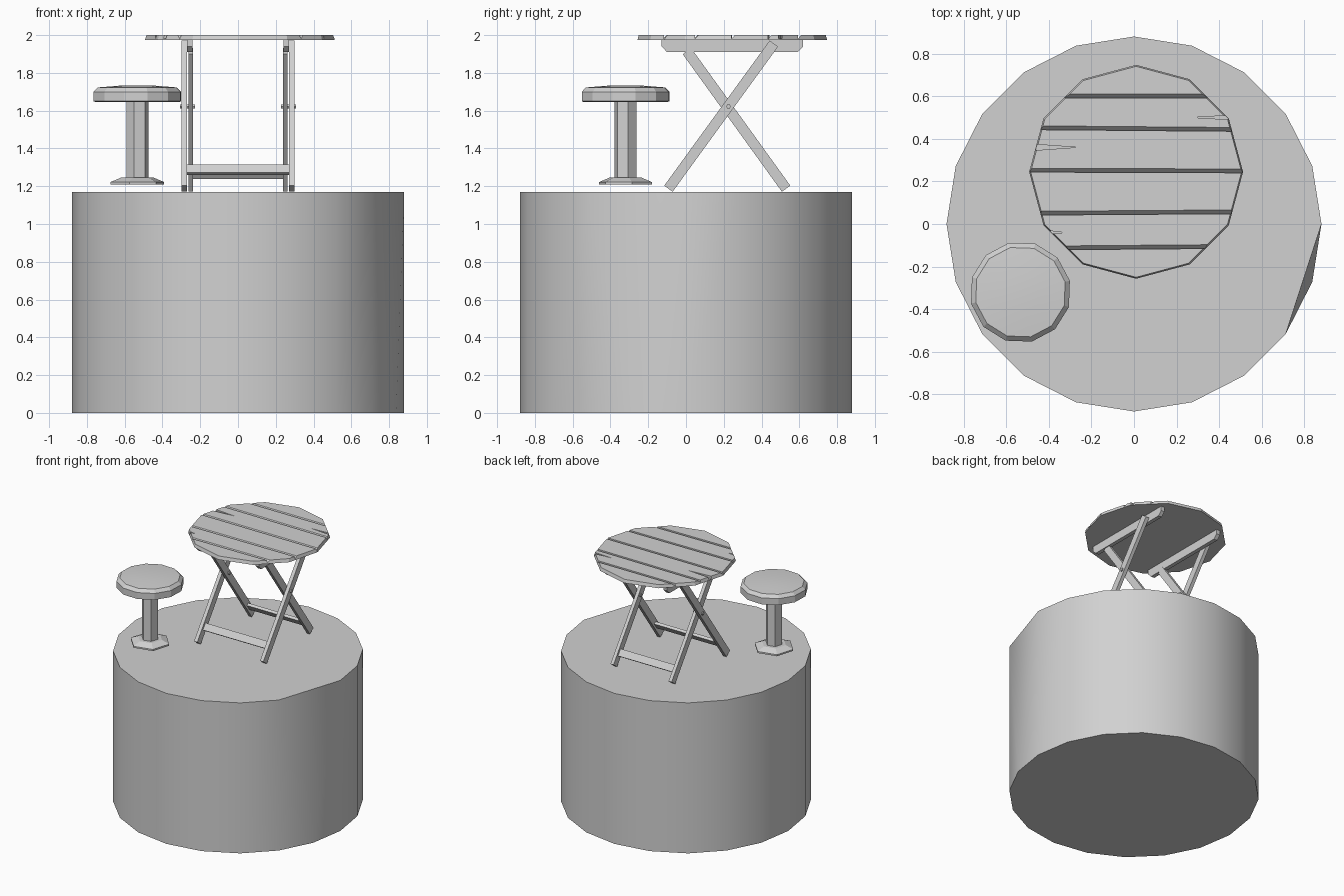
import bpy, bmesh, math
from mathutils import Matrix, Vector

old = bpy.data.objects.get("Cube")
if old:
    bpy.data.objects.remove(old, do_unlink=True)

grey = bpy.data.materials.new("plain_grey")
grey.use_nodes = True
grey.diffuse_color = (0.64, 0.64, 0.64, 1)
grey.node_tree.nodes["Principled BSDF"].inputs["Base Color"].default_value = grey.diffuse_color


def finish(name, bm, smooth=None):
    bmesh.ops.recalc_face_normals(bm, faces=bm.faces)
    mesh = bpy.data.meshes.new(name)
    bm.to_mesh(mesh)
    bm.free()
    mesh.materials.append(grey)
    obj = bpy.data.objects.new(name, mesh)
    bpy.context.collection.objects.link(obj)
    if smooth:
        bpy.ops.object.select_all(action='DESELECT')
        obj.select_set(True)
        bpy.context.view_layer.objects.active = obj
        bpy.ops.object.shade_smooth_by_angle(angle=math.radians(smooth))
    return obj


def prism(bm, points, offset):
    """Extrude a flat loop of 3D points along an offset."""
    low = [bm.verts.new(p) for p in points]
    high = [bm.verts.new(Vector(p) + Vector(offset)) for p in points]
    bm.faces.new(low)
    bm.faces.new(high)
    for i in range(len(low)):
        j = (i + 1) % len(low)
        bm.faces.new((low[i], low[j], high[j], high[i]))
    return low, high


def turned(bm, profile, sides, centre, turn):
    """Stack of regular rings from (radius, z) pairs, capped at both ends."""
    rings = []
    for r, z in profile:
        ring = []
        for i in range(sides):
            a = math.radians(turn) + math.tau * i / sides
            ring.append(bm.verts.new((centre[0] + r * math.cos(a), centre[1] + r * math.sin(a), z)))
        rings.append(ring)
    for a, b in zip(rings, rings[1:]):
        for i in range(sides):
            j = (i + 1) % sides
            bm.faces.new((a[i], a[j], b[j], b[i]))
    bm.faces.new(rings[0])
    bm.faces.new(rings[-1])
    return rings


def beam(name, start, end, x, thick, depth):
    """Square-ended bar between two (y, z) points."""
    a, b = Vector((x, *start)), Vector((x, *end))
    d = b - a
    bm = bmesh.new()
    bmesh.ops.create_cube(bm, size=1, matrix=Matrix.Translation((a + b) / 2)
                          @ Matrix.Rotation(math.atan2(d.z, d.y), 4, 'X')
                          @ Matrix.Diagonal((thick, d.length, depth, 1)))
    return finish(name, bm)


# Pedestal: 20-sided drum with one top corner broken off
FLOOR = 1.17
bm = bmesh.new()
bottom, top = turned(bm, [(0.88, 0), (0.88, FLOOR)], 20, (0, 0), 0)
foot, rim = bottom[19], top[18]
bmesh.ops.weld_verts(bm, targetmap={top[19]: top[0]})
for face in list(foot.link_faces):
    if rim in face.verts:
        bmesh.utils.face_split(face, foot, rim)
finish("pedestal", bm, 30)

# Table top: twelve-sided board, a little wider at its underside
CX, CY = 0.01, 0.245
bm = bmesh.new()
turned(bm, [(0.502, 1.975), (0.495, 2.0)], 12, (CX, CY), 0)
table = finish("table_top", bm)

# Grooves between the planks and a few splits at the rim
bm = bmesh.new()
for y, tilt in ((0.6, 0), (0.447, -0.01), (0.25, -0.004), (0.053, 0.008), (-0.11, 0.01)):
    section = [(-0.6, y - 0.008 - tilt / 2, 2.01), (-0.6, y + 0.019 - tilt / 2, 2.01),
               (-0.6, y - 0.008 - tilt / 2, 1.98)]
    prism(bm, section, (1.2, tilt, 0))
for tip, edge, y, half in ((0.28, 0.55, 0.5, 0.016), (-0.27, -0.55, 0.36, 0.02), (-0.33, -0.48, -0.04, 0.018)):
    prism(bm, [(tip, y, 1.983), (edge, y - half, 1.983), (edge, y + half, 1.983)], (0, 0, 0.03))
cutter = finish("groove_cutter", bm)
cutter.hide_render = True
mod = table.modifiers.new("grooves", 'BOOLEAN')
mod.operation = 'DIFFERENCE'
mod.solver = 'EXACT'
mod.object = cutter
bpy.context.view_layer.objects.active = table
bpy.ops.object.modifier_apply(modifier=mod.name)
bpy.data.objects.remove(cutter, do_unlink=True)

# Folding legs, rails and pivots on each side
OUTER = ((-0.093, 1.187), (0.465, 1.955))
INNER = ((0.53, 1.187), (0.005, 1.915))
for side, s in (("left", 1), ("right", -1)):
    beam(side + "_outer_leg", *OUTER, s * 0.284, 0.028, 0.055)
    beam(side + "_inner_leg", *INNER, s * 0.25, 0.026, 0.055)

    bm = bmesh.new()
    rail = [(-0.13, 1.976), (-0.13, 1.94), (-0.1, 1.91), (0.59, 1.91), (0.62, 1.94), (0.62, 1.976)]
    prism(bm, [(s * 0.24, y, z) for y, z in rail], (s * 0.03, 0, 0))
    finish(side + "_rail", bm)

    bm = bmesh.new()
    bmesh.ops.create_cone(bm, cap_ends=True, segments=6, radius1=0.013, radius2=0.013, depth=0.08,
                          matrix=Matrix.Translation((s * 0.267, 0.225, 1.622)) @ Matrix.Rotation(math.pi / 2, 4, 'Y'))
    finish(side + "_pivot", bm)

# Cross bars between the legs
for name, (a, b), t, width in (("front_cross_bar", OUTER, 0.13, 0.55), ("back_cross_bar", INNER, 0.11, 0.49)):
    a, b = Vector(a), Vector(b)
    step = (b - a).normalized() * 0.027
    mid = a.lerp(b, t)
    beam(name, mid - step, mid + step, 0, width, 0.022)

# Stool: padded seat, six-sided post and flared foot
STOOL = (-0.533, -0.32)
for name, sides, profile in (
        ("stool_seat", 12, [(0.225, 1.645), (0.238, 1.65), (0.238, 1.7), (0.215, 1.723), (0.1, 1.732)]),
        ("stool_post", 6, [(0.06, 1.235), (0.06, 1.65)]),
        ("stool_foot", 6, [(0.146, 1.21), (0.146, 1.222), (0.09, 1.245)])):
    bm = bmesh.new()
    turned(bm, profile, sides, STOOL, 13)
    finish(name, bm, 20)
